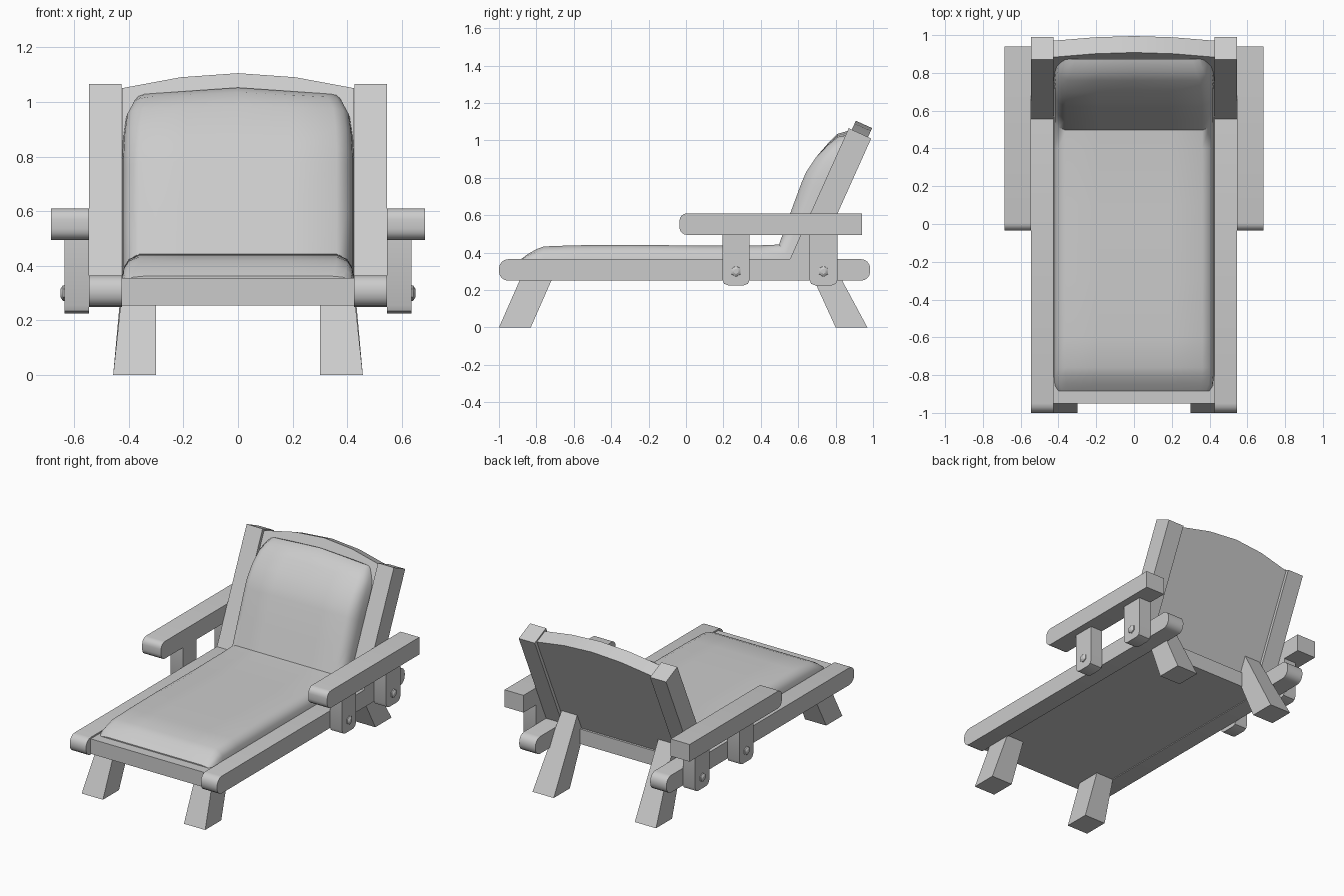
import bpy, bmesh, math

if "Cube" in bpy.data.objects:
    bpy.data.objects.remove(bpy.data.objects["Cube"])

def make(name, verts, faces):
    me = bpy.data.meshes.new(name)
    bm = bmesh.new()
    vs = [bm.verts.new(v) for v in verts]
    for f in faces:
        bm.faces.new([vs[i] for i in f])
    bmesh.ops.recalc_face_normals(bm, faces=bm.faces)
    bm.to_mesh(me)
    bm.free()
    ob = bpy.data.objects.new(name, me)
    bpy.context.collection.objects.link(ob)
    return ob

def loft(name, a, b):
    # solid between two matching outlines
    n = len(a)
    faces = [tuple(range(n)), tuple(range(2 * n - 1, n - 1, -1))]
    faces += [(i, (i + 1) % n, n + (i + 1) % n, n + i) for i in range(n)]
    return make(name, list(a) + list(b), faces)

def prism(name, pts, x0, x1):
    return loft(name, [(x0, y, z) for y, z in pts], [(x1, y, z) for y, z in pts])

def pair(name, pts, x0, x1):
    prism(name + "_right", pts, x0, x1)
    prism(name + "_left", pts, -x1, -x0)

def rounded(y0, y1, z0, z1, radii, seg=4):
    # rectangle with radii for corners: y0z0, y1z0, y1z1, y0z1
    pts = []
    corners = [(y0, z0, 1, 1), (y1, z0, -1, 1), (y1, z1, -1, -1), (y0, z1, 1, -1)]
    for k, ((y, z, sy, sz), r) in enumerate(zip(corners, radii)):
        if r == 0:
            pts.append((y, z))
            continue
        for i in range(seg + 1):
            a = math.pi * (1 + k / 2) + math.pi / 2 * i / seg
            pts.append((y + sy * r + r * math.cos(a), z + sz * r + r * math.sin(a)))
    return pts

# Frame: long rails, seat deck
pair("side_rail", rounded(-1, 0.985, 0.25, 0.365, [0.05] * 4), 0.425, 0.545)
prism("seat_deck", rounded(-0.95, 0.69, 0.255, 0.355, [0] * 4), -0.425, 0.425)

# Backrest posts, leaning back
pair("back_post", [(0.533, 0.315), (0.653, 0.26), (0.99, 1.01), (0.87, 1.065)], 0.427, 0.545)

# Back panel with arched crest
outline = [(-0.425, 0.33), (0.425, 0.33), (0.425, 1.05), (0.21, 1.09),
           (0, 1.105), (-0.21, 1.09), (-0.425, 1.05)]
front = [(x, 0.908 - 0.45 * (1.105 - z), z) for x, z in outline]
loft("back_panel", front, [(x, y + 0.087, z - 0.039) for x, y, z in front])

# Splayed legs: (y0, y1) at the floor and at the top
for side, s in (("right", 1), ("left", -1)):
    for name, fy0, fy1, ty0, ty1, tz, tx in (
            ("front_leg", -1, -0.83, -0.868, -0.698, 0.30, 0.425),
            ("rear_leg", 0.80, 0.97, 0.59, 0.722, 0.46, 0.415)):
        def ring(y0, y1, x1, z):
            return [(s * 0.30, y0, z), (s * x1, y0, z), (s * x1, y1, z), (s * 0.30, y1, z)]
        loft(name + "_" + side, ring(fy0, fy1, 0.457, 0), ring(ty0, ty1, tx, tz))

# Armrests, supports and bolts
pair("armrest", rounded(-0.035, 0.94, 0.495, 0.61, [0.04, 0, 0, 0.04]), 0.545, 0.685)
for name, y0, y1 in (("front", 0.195, 0.34), ("rear", 0.66, 0.81)):
    pair(name + "_arm_support", rounded(y0, y1, 0.225, 0.50, [0.03, 0.03, 0, 0], 2), 0.545, 0.635)
    yc = (y0 + y1) / 2
    for side, s in (("right", 1), ("left", -1)):
        def hexagon(x, r):
            return [(s * x, yc + r * math.sin(k * math.pi / 3),
                     0.30 + r * math.cos(k * math.pi / 3)) for k in range(6)]
        loft(name + "_bolt_" + side, hexagon(0.63, 0.03), hexagon(0.641, 0.028))
        loft(name + "_bolt_cap_" + side, hexagon(0.641, 0.028), hexagon(0.65, 0.014))

# Cushion: stations of (base y, base z, top y, top z, half width, arch drop)
stations = [
    (-0.885, 0.345, -0.885, 0.362, 0.405, 0), (-0.86, 0.345, -0.845, 0.393, 0.42, 0),
    (-0.80, 0.345, -0.80, 0.418, 0.425, 0), (-0.76, 0.345, -0.76, 0.433, 0.425, 0),
    (-0.60, 0.345, -0.60, 0.439, 0.425, 0), (-0.30, 0.345, -0.30, 0.442, 0.425, 0),
    (0.10, 0.345, 0.10, 0.437, 0.425, 0), (0.40, 0.345, 0.40, 0.439, 0.425, 0),
    (0.575, 0.345, 0.497, 0.443, 0.425, 0), (0.66, 0.53, 0.557, 0.61, 0.425, 0),
    (0.745, 0.72, 0.62, 0.78, 0.425, 0), (0.77, 0.78, 0.642, 0.83, 0.425, 0),
    (0.81, 0.87, 0.695, 0.91, 0.42, 0), (0.845, 0.95, 0.76, 0.985, 0.41, 0.01),
    (0.875, 1.01, 0.81, 1.035, 0.385, 0.02), (0.89, 1.05, 0.87, 1.052, 0.365, 0.025)]
half = [(1, 0), (0.985, 0.5), (0.94, 0.82), (0.85, 1), (0.45, 1)]
section = [(-f, h) for f, h in half] + [(0, 1)] + [(f, h) for f, h in reversed(half)]
n = len(section)
verts = []
for by, bz, ty, tz, w, drop in stations:
    for f, h in section:
        verts.append((f * w, by + (ty - by) * h, bz + (tz - bz) * h - drop * abs(f)))
faces = [(i * n + j, i * n + (j + 1) % n, (i + 1) * n + (j + 1) % n, (i + 1) * n + j)
         for i in range(len(stations) - 1) for j in range(n)]
faces += [tuple(range(n)), tuple(range(len(verts) - n, len(verts)))]
make("cushion", verts, faces)

# Smooth rounded edges, keep hard corners crisp
for ob in bpy.context.scene.objects:
    ob.select_set(True)
    bpy.context.view_layer.objects.active = ob
bpy.ops.object.shade_smooth_by_angle(angle=math.radians(35))
